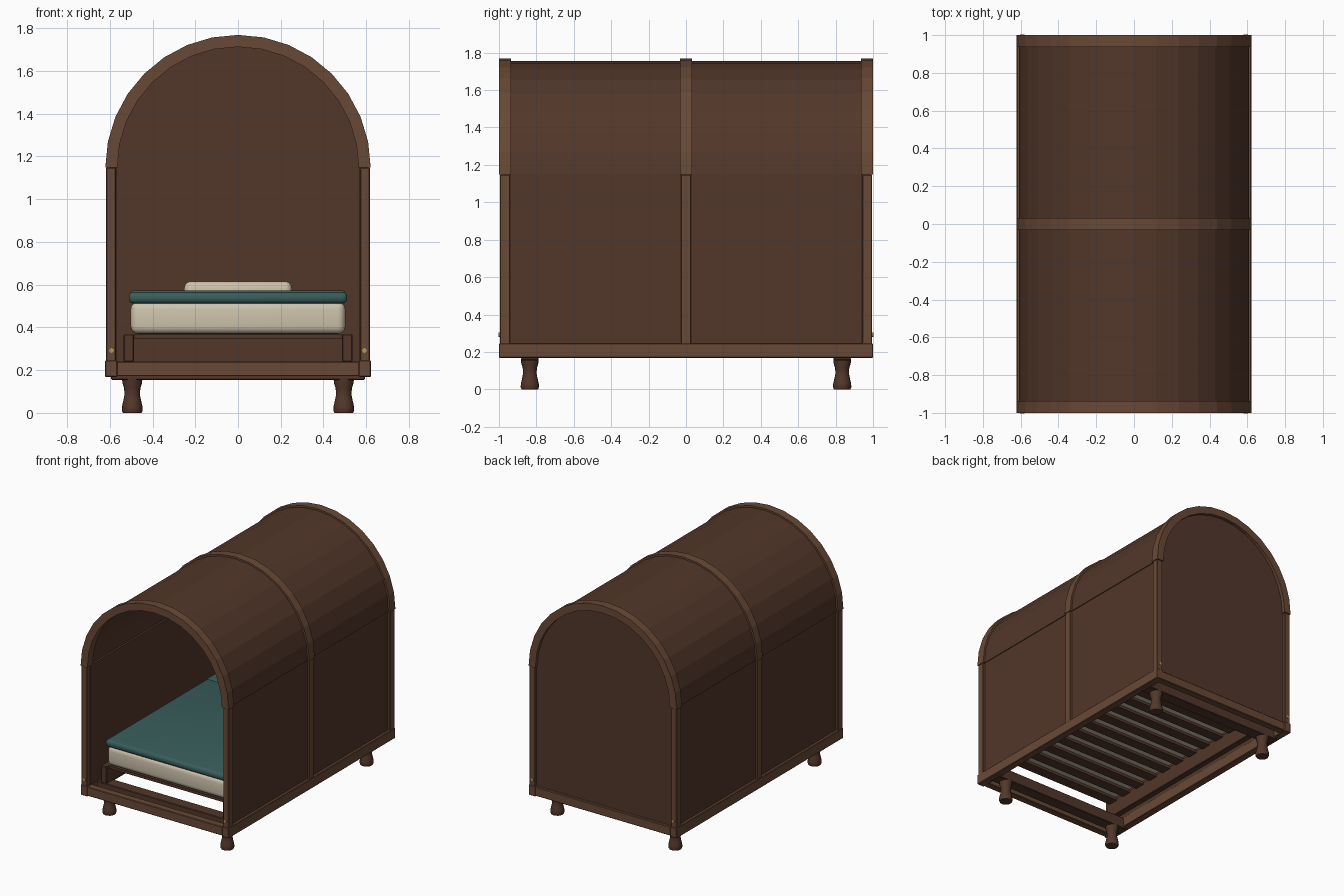
import bpy, bmesh, math

if "Cube" in bpy.data.objects:
    bpy.data.objects.remove(bpy.data.objects["Cube"])

def mat(name, c):
    m = bpy.data.materials.new(name)
    m.diffuse_color = (*c, 1)
    m.use_nodes = True
    m.node_tree.nodes["Principled BSDF"].inputs["Base Color"].default_value = m.diffuse_color
    return m

WALL = mat("dark_wood", (0.085, 0.038, 0.023))
TRIM = mat("trim_wood", (0.14, 0.066, 0.036))
CREAM = mat("linen", (0.62, 0.55, 0.42))
TEAL = mat("teal_cloth", (0.04, 0.11, 0.105))
BRASS = mat("brass", (0.45, 0.3, 0.1))
SPRING = 1.148          # height where the arches begin

def make(name, bm, m, smooth=False):
    bmesh.ops.recalc_face_normals(bm, faces=bm.faces)
    me = bpy.data.meshes.new(name)
    bm.to_mesh(me)
    bm.free()
    me.materials.append(m)
    o = bpy.data.objects.new(name, me)
    bpy.context.collection.objects.link(o)
    if smooth:
        bpy.ops.object.select_all(action='DESELECT')
        o.select_set(True)
        bpy.context.view_layer.objects.active = o
        bpy.ops.object.shade_smooth_by_angle(angle=math.radians(35))
    return o

def box(name, x, y, z, m, bevel=0.004, seg=1):
    """Box from (min, max) ranges with bevelled edges."""
    bm = bmesh.new()
    bmesh.ops.create_cube(bm, size=1)
    for v in bm.verts:
        v.co = [(r[0] + r[1]) / 2 + c * (r[1] - r[0]) for c, r in zip(v.co, (x, y, z))]
    if bevel:
        bmesh.ops.bevel(bm, geom=bm.edges[:], offset=bevel, segments=seg,
                        profile=0.5, affect='EDGES')
    return make(name, bm, m, seg > 1)

def extrude_y(name, pts, y0, y1, m):
    """Extrude an x-z outline along y."""
    bm = bmesh.new()
    a = [bm.verts.new((p[0], y0, p[1])) for p in pts]
    b = [bm.verts.new((p[0], y1, p[1])) for p in pts]
    n = len(pts)
    for i in range(n):
        j = (i + 1) % n
        bm.faces.new((a[i], a[j], b[j], b[i]))
    bm.faces.new(a)
    bm.faces.new(b)
    return make(name, bm, m)

def arc(r, n=16):
    return [(r * math.cos(math.pi * i / n), SPRING + r * math.sin(math.pi * i / n))
            for i in range(n + 1)]

def vault(name, ri, ro, y0, y1, m):
    """Half ring built as one strip of quads around the arch."""
    bm = bmesh.new()
    rings = [[bm.verts.new((p[0], y, p[1])) for p in q]
             for q, y in ((arc(ro), y0), (arc(ro), y1), (arc(ri), y1), (arc(ri), y0))]
    for k in range(4):
        a, b = rings[k], rings[(k + 1) % 4]
        for i in range(16):
            bm.faces.new((a[i], a[i + 1], b[i + 1], b[i]))
    for i in (0, 16):
        bm.faces.new([r[i] for r in rings])
    return make(name, bm, m)

def span(s, a, b):
    return tuple(sorted((s * a, s * b)))

# shell: barrel roof, side walls, closed back
vault("barrel_roof", 0.582, 0.608, -0.97, 0.97, WALL)
extrude_y("back_panel", [(-0.59, 0.2)] + [(0.59, 0.2)] + arc(0.59), 0.95, 0.975, WALL)

# three arched ribs with posts
for label, yc in (("front", -0.968), ("middle", 0), ("back", 0.968)):
    vault(label + "_arch", 0.565, 0.621, yc - 0.032, yc + 0.032, TRIM)
    for side, s in (("left", -1), ("right", 1)):
        box(f"{label}_{side}_post", span(s, 0.572, 0.618), (yc - 0.027, yc + 0.027),
            (0.22, SPRING), TRIM)

for side, s in (("left", -1), ("right", 1)):
    box(side + "_wall", span(s, 0.567, 0.602), (-0.96, 0.96), (0.2, SPRING), WALL, 0)
    box(side + "_sill", span(s, 0.565, 0.622), (-1, 1), (0.168, 0.246), TRIM)
    box(side + "_bed_rail", span(s, 0.487, 0.535), (-0.88, 0.88), (0.24, 0.368), WALL)

# end sills, cross bars, turned legs, bolts
LEG = [(0.044, 0), (0.049, 0.012), (0.048, 0.03), (0.041, 0.06), (0.036, 0.085),
       (0.038, 0.115), (0.046, 0.14), (0.048, 0.165)]
for end, t in (("front", -1), ("back", 1)):
    box(end + "_sill", (-0.585, 0.585), span(t, 0.94, 0.995), (0.172, 0.24), TRIM)
    box(end + "_cross_bar", (-0.594, 0.594), span(t, 0.79, 0.88), (0.155, 0.24), WALL)
    for side, s in (("left", -1), ("right", 1)):
        bm = bmesh.new()
        n = 16
        rings = [[bm.verts.new((s * 0.495 + r * math.cos(2 * math.pi * i / n),
                                t * 0.835 + r * math.sin(2 * math.pi * i / n), z))
                  for i in range(n)] for r, z in LEG]
        for a, b in zip(rings, rings[1:]):
            for i in range(n):
                bm.faces.new((a[i], a[(i + 1) % n], b[(i + 1) % n], b[i]))
        bm.faces.new(rings[0])
        bm.faces.new(rings[-1])
        make(f"{end}_{side}_leg", bm, WALL, True)
        bm = bmesh.new()
        bmesh.ops.create_cone(bm, cap_ends=True, segments=12, radius1=0.011,
                              radius2=0.011, depth=0.012)
        for v in bm.verts:
            v.co = (s * 0.592 + v.co.x, t * 0.996 + v.co.z, 0.292 + v.co.y)
        make(f"{end}_{side}_bolt", bm, BRASS)

# bed slats
for i in range(12):
    y = -0.81 + i * 1.62 / 11
    box(f"slat_{i + 1}", (-0.49, 0.49), (y - 0.04, y + 0.04), (0.347, 0.368), WALL, 0)

# bedding
box("mattress", (-0.502, 0.502), (-0.86, 0.88), (0.37, 0.52), CREAM, 0.035, 4)
box("blanket", (-0.511, 0.511), (-0.868, 0.46), (0.512, 0.566), TEAL, 0.022, 3)
box("blanket_fold", (-0.505, 0.505), (0.34, 0.5), (0.53, 0.572), TEAL, 0.015, 3)
box("pillow", (-0.252, 0.252), (0.54, 0.84), (0.51, 0.615), CREAM, 0.03, 4)
